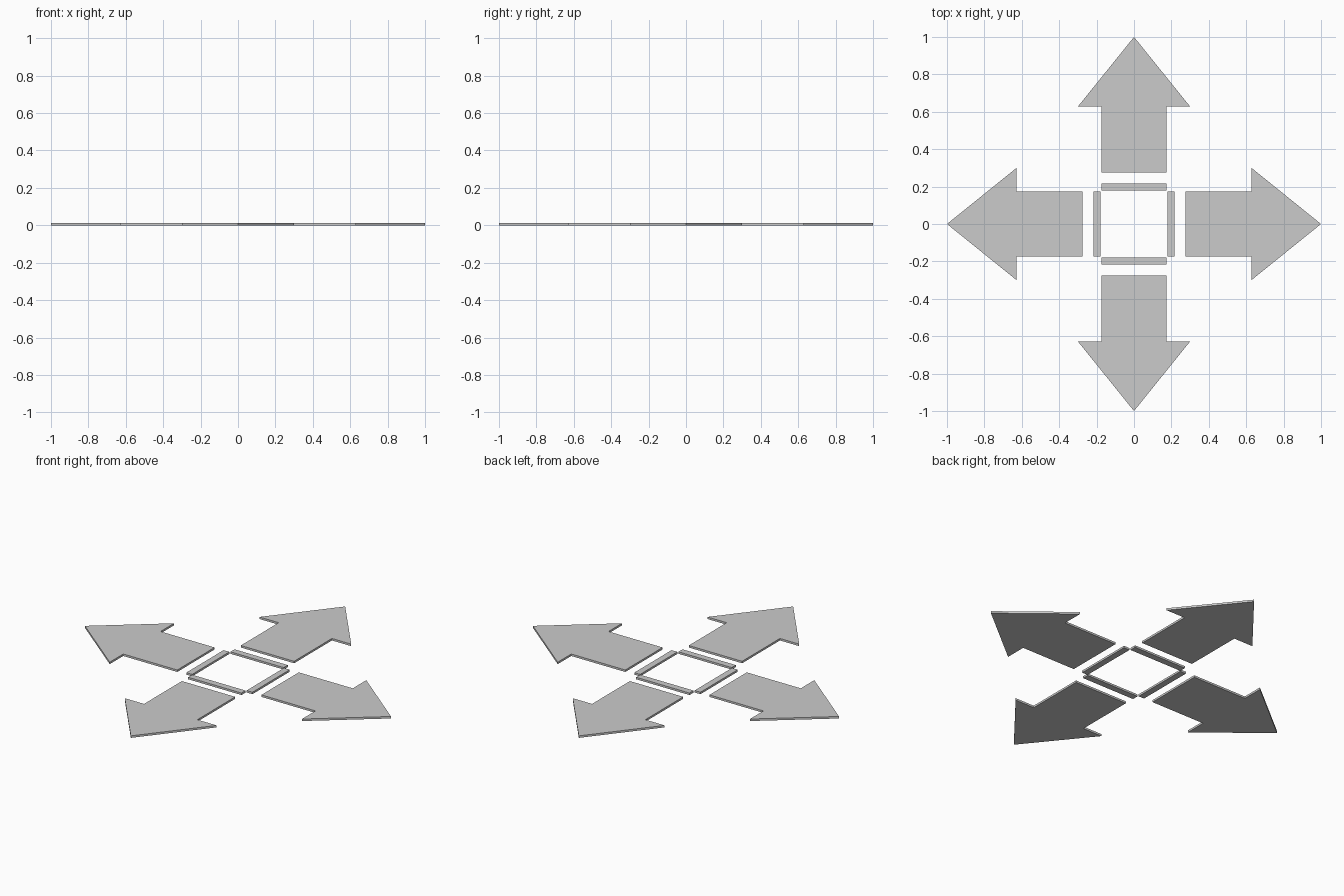
import bpy, bmesh
from math import pi
from mathutils import Matrix

if "Cube" in bpy.data.objects:
    bpy.data.objects.remove(bpy.data.objects["Cube"])

THICK = 0.012


def plate(name, outline, angle):
    """Extrude a flat outline upward from z = 0 and turn it about the centre."""
    bm = bmesh.new()
    face = bm.faces.new([bm.verts.new((x, y, 0)) for x, y in outline])
    ext = bmesh.ops.extrude_face_region(bm, geom=[face])
    top = [v for v in ext["geom"] if isinstance(v, bmesh.types.BMVert)]
    bmesh.ops.translate(bm, verts=top, vec=(0, 0, THICK))
    bmesh.ops.recalc_face_normals(bm, faces=bm.faces)
    bm.transform(Matrix.Rotation(angle, 4, 'Z'))
    mesh = bpy.data.meshes.new(name)
    bm.to_mesh(mesh)
    bm.free()
    obj = bpy.data.objects.new(name, mesh)
    bpy.context.collection.objects.link(obj)
    return obj


# Outlines pointing along +x
arrow = [(0.275, -0.174), (0.628, -0.174), (0.628, -0.30), (1.0, 0.0),
         (0.628, 0.30), (0.628, 0.174), (0.275, 0.174)]
bar = [(0.178, -0.174), (0.216, -0.174), (0.216, 0.174), (0.178, 0.174)]

# One arrow and one centre bar per direction
for i, side in enumerate(("right", "back", "left", "front")):
    plate("arrow_" + side, arrow, i * pi / 2)
    plate("bar_" + side, bar, i * pi / 2)
